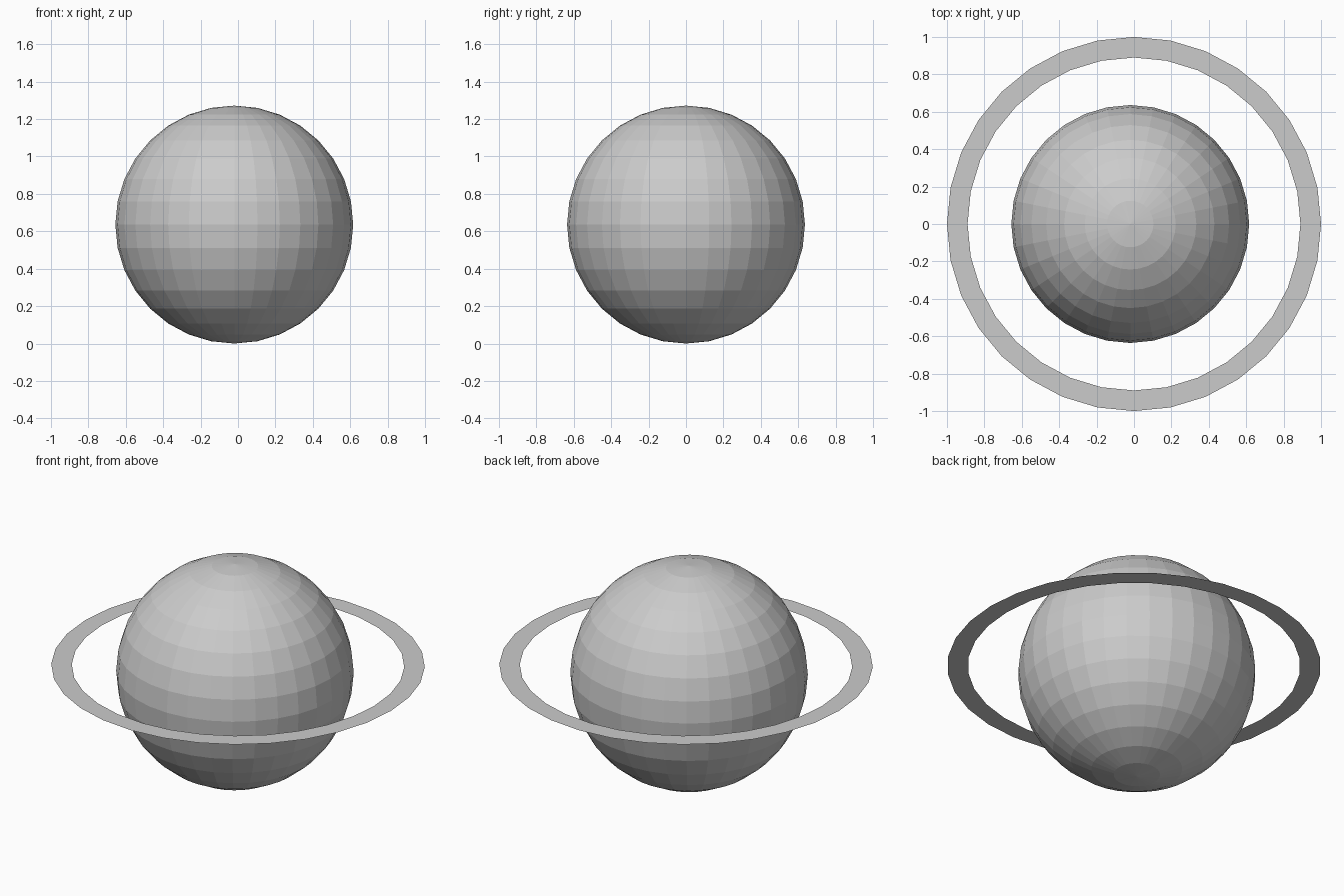
import bpy, bmesh, math

if "Cube" in bpy.data.objects:
    bpy.data.objects.remove(bpy.data.objects["Cube"])

SIDES = 32


def add_object(name, bm):
    mesh = bpy.data.meshes.new(name)
    bm.to_mesh(mesh)
    bm.free()
    obj = bpy.data.objects.new(name, mesh)
    bpy.context.collection.objects.link(obj)
    return obj


# planet: faceted ball, slightly off-centre in the ring
bm = bmesh.new()
bmesh.ops.create_uvsphere(bm, u_segments=SIDES, v_segments=16, radius=0.636)
planet = add_object("planet", bm)
planet.location = (-0.02, 0, 0.636)

# ring: flat band without thickness, facing up
bm = bmesh.new()


def circle(radius):
    return [bm.verts.new((radius * math.cos(math.tau * i / SIDES),
                          radius * math.sin(math.tau * i / SIDES), 0))
            for i in range(SIDES)]


inner, outer = circle(0.89), circle(1.0)
for i in range(SIDES):
    j = (i + 1) % SIDES
    bm.faces.new((inner[i], outer[i], outer[j], inner[j]))
ring = add_object("ring", bm)
ring.location.z = 0.677
